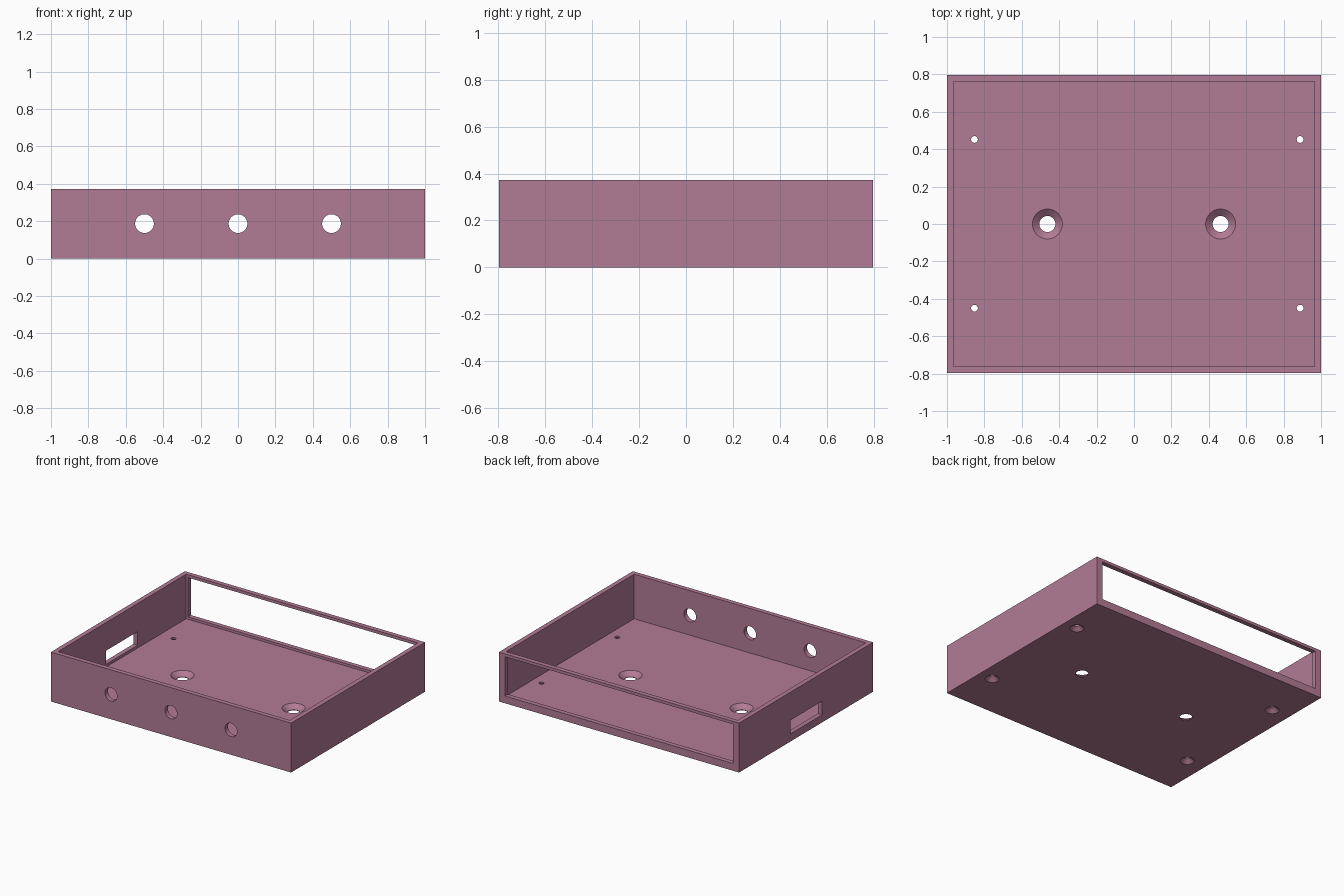
import bpy, math

if "Cube" in bpy.data.objects:
    bpy.data.objects.remove(bpy.data.objects["Cube"])

W, D, H = 1.0, 0.797, 0.372     # half width, half depth, height
WALL, FLOOR = 0.035, 0.037


def box(name, x0, x1, y0, y1, z0, z1):
    bpy.ops.mesh.primitive_cube_add(
        size=1, location=((x0 + x1) / 2, (y0 + y1) / 2, (z0 + z1) / 2))
    ob = bpy.context.object
    ob.name = name
    ob.scale = (x1 - x0, y1 - y0, z1 - z0)
    bpy.ops.object.transform_apply(location=True, rotation=True, scale=True)
    return ob


def cone(name, x, y, z0, z1, r0, r1):
    # vertical cutter, radius r0 at z0 and r1 at z1
    bpy.ops.mesh.primitive_cone_add(vertices=48, radius1=r0, radius2=r1,
                                    depth=z1 - z0, location=(x, y, (z0 + z1) / 2))
    bpy.context.object.name = name
    return bpy.context.object


def cut(target, cutter):
    mod = target.modifiers.new("cut", 'BOOLEAN')
    mod.operation = 'DIFFERENCE'
    mod.solver = 'EXACT'
    mod.object = cutter
    bpy.context.view_layer.objects.active = target
    bpy.ops.object.modifier_apply(modifier=mod.name)
    bpy.data.objects.remove(cutter, do_unlink=True)


# open tray
tray = box("enclosure_tray", -W, W, -D, D, 0, H)
cut(tray, box("cavity", -W + WALL, W - WALL, -D + WALL, D - WALL, FLOOR, H + 0.1))

# wide window in the back wall, slot in the left wall
cut(tray, box("back_window", -0.95, 0.95, D - 0.06, D + 0.1, 0.055, 0.35))
cut(tray, box("side_slot", -W - 0.1, -W + 0.06, -0.19, 0.185, 0.058, 0.16))

# three round holes in the front wall
for x in (-0.5, 0, 0.5):
    bpy.ops.mesh.primitive_cylinder_add(
        vertices=48, radius=0.05, depth=0.12, location=(x, -D, 0.187),
        rotation=(math.pi / 2, 0, 0))
    cut(tray, bpy.context.object)

# floor holes countersunk from above
for x in (-0.463, 0.463):
    cut(tray, cone("bore", x, 0, -0.05, 0.03, 0.043, 0.043))
    cut(tray, cone("sink", x, 0, 0.005, 0.0413, 0.043, 0.085))

# corner screw holes countersunk from below
for x in (-0.853, 0.888):
    for y in (-0.45, 0.452):
        cut(tray, cone("bore", x, y, 0.01, 0.08, 0.018, 0.018))
        cut(tray, cone("sink", x, y, -0.004, 0.026, 0.053, 0.018))

# pink finish
mat = bpy.data.materials.new("pink_plastic")
mat.diffuse_color = (0.45, 0.2, 0.3, 1)
mat.use_nodes = True
mat.node_tree.nodes["Principled BSDF"].inputs["Base Color"].default_value = mat.diffuse_color
tray.data.materials.clear()
tray.data.materials.append(mat)
bpy.ops.object.select_all(action='DESELECT')
tray.select_set(True)
bpy.context.view_layer.objects.active = tray
bpy.ops.object.shade_smooth_by_angle(angle=math.radians(30))
